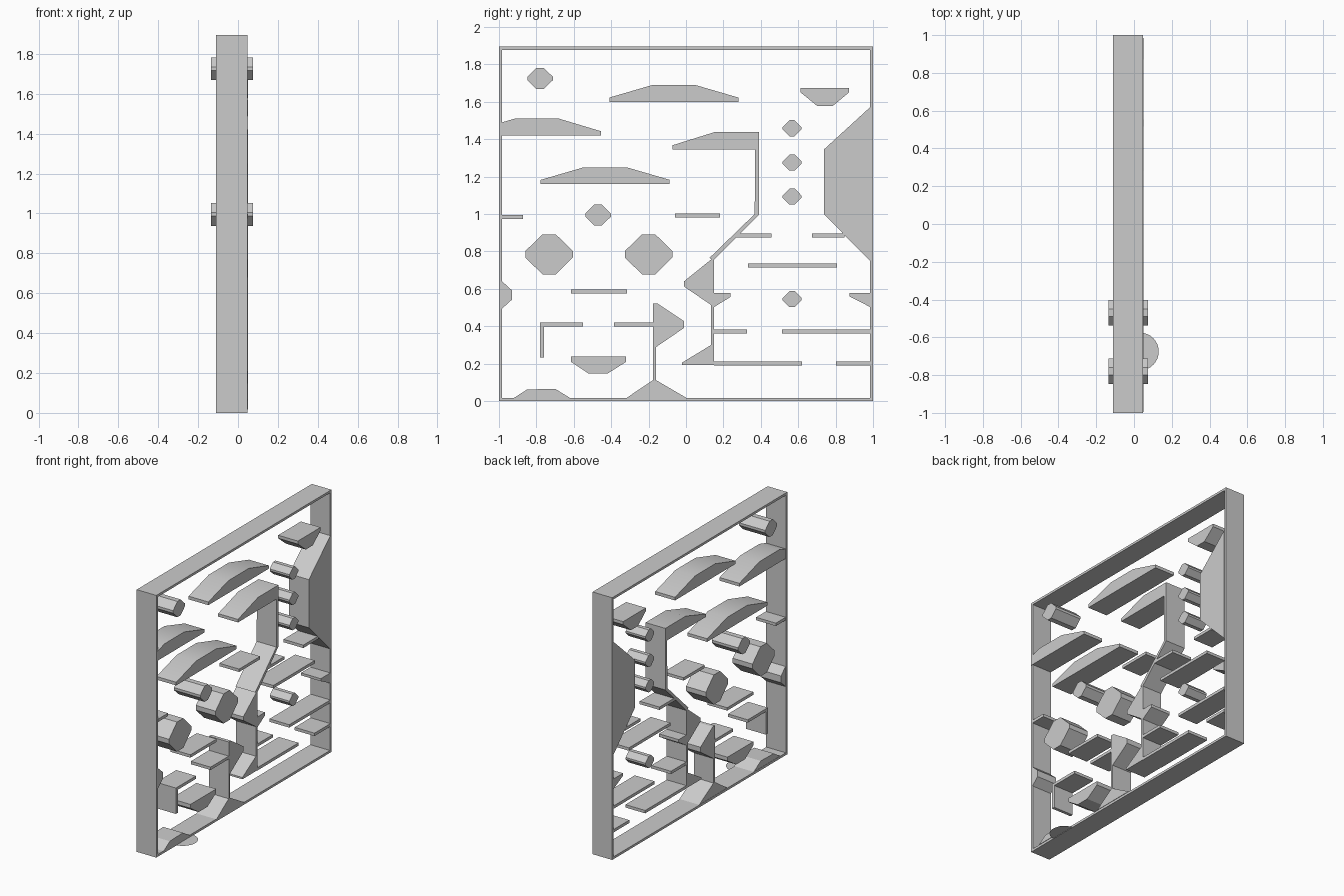
import bpy, bmesh, math

if "Cube" in bpy.data.objects:
    bpy.data.objects.remove(bpy.data.objects["Cube"])

BACK, FRONT = -0.108, 0.05   # depth range shared by the obstacles


def prism(name, pts, x0=BACK, x1=FRONT, smooth=True):
    """Extrude a (y, z) profile along x."""
    bm = bmesh.new()
    face = bm.faces.new([bm.verts.new((x0, y, z)) for y, z in pts])
    ext = bmesh.ops.extrude_face_region(bm, geom=[face])
    for v in ext["geom"]:
        if isinstance(v, bmesh.types.BMVert):
            v.co.x = x1
    bmesh.ops.recalc_face_normals(bm, faces=bm.faces)
    me = bpy.data.meshes.new(name)
    bm.to_mesh(me)
    bm.free()
    ob = bpy.data.objects.new(name, me)
    bpy.context.collection.objects.link(ob)
    if smooth:
        bpy.ops.object.select_all(action='DESELECT')
        ob.select_set(True)
        bpy.context.view_layer.objects.active = ob
        bpy.ops.object.shade_smooth_by_angle(angle=math.radians(30))
    return ob


def slab(name, y0, y1, z0, z1, **kw):
    return prism(name, [(y0, z0), (y1, z0), (y1, z1), (y0, z1)], smooth=False, **kw)


def peg(name, y, z, w, h, x0=BACK, x1=FRONT):
    """Diamond bar with clipped corners."""
    a, b = w * 0.28, h * 0.16
    prism(name, [(y - w, z - b), (y - a, z - h), (y + a, z - h), (y + w, z - b),
                 (y + w, z + b), (y + a, z + h), (y - a, z + h), (y - w, z + b)],
          x0, x1, smooth=False)


# Outer frame
H, T = 1.895, 0.017
FX = dict(x0=-0.11, x1=0.047)
slab("frame_bottom", -1, 1, 0, T, **FX)
slab("frame_top", -1, 1, H - T, H, **FX)
for s, side in ((-1, "left"), (1, "right")):
    slab("frame_" + side, min(s, s * (1 - T)), max(s, s * (1 - T)), T, H - T, **FX)

# Arched ledges
for i, (y, z) in enumerate([(-0.41, 1.6), (-0.777, 1.16)]):
    prism(f"arch_{i}", [(y, z), (y + .69, z), (y + .69, z + .023), (y + .46, z + .09),
                        (y + .23, z + .09), (y, z + .023)])
prism("arch_left", [(-.995, 1.42), (-.455, 1.42), (-.455, 1.443), (-.685, 1.512),
                    (-.91, 1.512), (-.995, 1.487)])

# Hooked inner wall with its half arch
prism("hook_wall", [(-.072, 1.346), (.37, 1.346), (.367, 1.0), (.125, .765),
                    (.15, .755), (.39, .995), (.39, 1.44), (.158, 1.44), (-.072, 1.368)])
prism("wall_bulge", [(.15, .77), (-.011, .64), (-.011, .613), (.134, .514), (.134, .30),
                     (-.021, .206), (-.021, .193), (.15, .193)])
prism("wall_bracket", [(.15, .578), (.238, .578), (.238, .557), (.15, .503)])

# Lower divider with hill and fin
prism("divider_hill", [(-.318, T), (-.177, .112), (-.16, .112), (.003, T)])
slab("divider_wall", -.177, -.16, .11, .522)
prism("divider_fin", [(-.177, .522), (-.152, .522), (-.011, .428), (-.011, .391),
                      (-.16, .289), (-.177, .289)])

# Blocks and bumps along the frame
prism("right_block", [(.985, 1.572), (.738, 1.346), (.738, .998), (.985, .75)])
prism("right_bracket", [(.874, .578), (.985, .578), (.985, .503), (.874, .56)])
prism("left_bump", [(-.983, .64), (-.93, .592), (-.93, .543), (-.983, .495)])
prism("floor_bump", [(-.92, T), (-.85, .062), (-.70, .066), (-.62, T)])

# Hanging basins
prism("basin_upper", [(.612, 1.673), (.612, 1.651), (.703, 1.577), (.783, 1.577),
                      (.872, 1.651), (.872, 1.673)])
prism("basin_lower", [(-.615, .238), (-.615, .21), (-.52, .147), (-.42, .147),
                      (-.32, .21), (-.32, .238)])

# Flat platforms: y start, y end, top height
platforms = [(-.985, -.872, .996), (-.059, .182, 1.004), (.265, .457, .897),
             (.674, .848, .897), (.332, .807, .736), (-.615, -.316, .597),
             (.15, .326, .383), (.514, .985, .383), (.15, .62, .212), (.802, .985, .212),
             (-.781, -.551, .42), (-.385, -.177, .42)]
for i, (y0, y1, z) in enumerate(platforms):
    slab(f"platform_{i}", y0, y1, z - .021, z)
slab("platform_post", -.781, -.759, .233, .42)

# Diamond pegs in three sizes
for i, z in enumerate([1.459, 1.275, 1.093, .545]):
    peg(f"small_peg_{i}", .567, z, .05, .043)
for i, (y, z) in enumerate([(-.78, 1.725), (-.47, .995)]):
    peg(f"long_peg_{i}", y, z, .068, .057, -.135, .075)
for i, y in enumerate([-.732, -.2]):
    peg(f"large_peg_{i}", y, .785, .127, .107)

# Flat disc at the foot
bpy.ops.mesh.primitive_circle_add(vertices=32, radius=.1, fill_type='NGON',
                                  location=(.031, -.675, .003))
bpy.context.object.name = "foot_disc"
